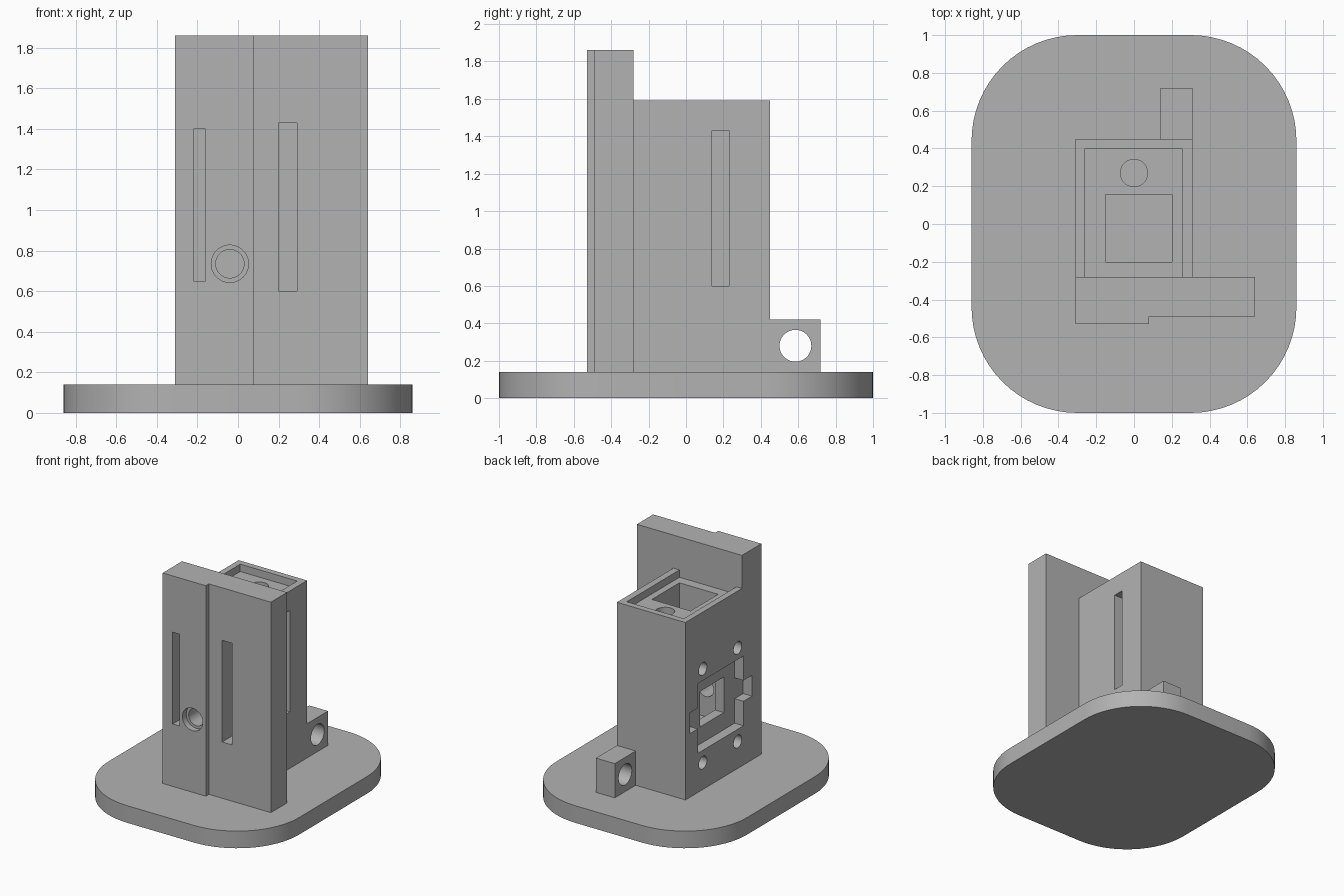
import bpy, bmesh, math
from mathutils import Matrix

if "Cube" in bpy.data.objects:
    bpy.data.objects.remove(bpy.data.objects["Cube"], do_unlink=True)

grey = bpy.data.materials.new("plain grey")
grey.use_nodes = True
grey.diffuse_color = (0.45, 0.45, 0.45, 1)
grey.node_tree.nodes["Principled BSDF"].inputs["Base Color"].default_value = grey.diffuse_color


def finish(name, bm):
    mesh = bpy.data.meshes.new(name)
    bmesh.ops.recalc_face_normals(bm, faces=bm.faces)
    bm.to_mesh(mesh)
    bm.free()
    mesh.materials.append(grey)
    ob = bpy.data.objects.new(name, mesh)
    bpy.context.collection.objects.link(ob)
    return ob


def prism(name, outline, z0, z1):
    bm = bmesh.new()
    face = bm.faces.new([bm.verts.new((x, y, z0)) for x, y in outline])
    top = bmesh.ops.extrude_face_region(bm, geom=[face])["geom"]
    bmesh.ops.translate(bm, vec=(0, 0, z1 - z0),
                        verts=[v for v in top if isinstance(v, bmesh.types.BMVert)])
    return finish(name, bm)


def box(name, x, y, z):
    return prism(name, [(x[0], y[0]), (x[1], y[0]), (x[1], y[1]), (x[0], y[1])], *z)


def rod(name, centre, radius, length, axis):
    turn = {"x": Matrix.Rotation(math.pi / 2, 4, "Y"),
            "y": Matrix.Rotation(math.pi / 2, 4, "X"), "z": Matrix()}[axis]
    bm = bmesh.new()
    bmesh.ops.create_cone(bm, cap_ends=True, segments=48, radius1=radius, radius2=radius,
                          depth=length, matrix=Matrix.Translation(centre) @ turn)
    return finish(name, bm)


def cut(cutter, *targets):
    cutter.hide_render = True
    for ob in targets:
        bpy.context.view_layer.objects.active = ob
        mod = ob.modifiers.new("cut", "BOOLEAN")
        mod.operation, mod.solver, mod.object = "DIFFERENCE", "EXACT", cutter
        bpy.ops.object.modifier_apply(modifier=mod.name)
    bpy.data.objects.remove(cutter, do_unlink=True)


# Rounded base slab
R = 0.56
outline = []
for quarter, (sx, sy) in enumerate([(1, 1), (-1, 1), (-1, -1), (1, -1)]):
    for i in range(17):
        a = math.pi / 2 * (quarter + i / 16)
        outline.append((sx * (0.86 - R) + R * math.cos(a), sy * (1 - R) + R * math.sin(a)))
base = prism("base", outline, 0, 0.14)

# Stepped front plate, hollow housing and rear lug
plate = prism("front_plate", [(-0.31, -0.53), (0.08, -0.53), (0.08, -0.49), (0.64, -0.49),
                              (0.64, -0.28), (-0.31, -0.28)], 0.14, 1.86)
housing = box("housing", (-0.31, 0.31), (-0.28, 0.45), (0.14, 1.59))
lug = box("rear_lug", (0.14, 0.31), (0.45, 0.72), (0.14, 0.42))
cut(rod("lug_hole", (0.22, 0.585, 0.28), 0.085, 0.5, "x"), lug)

# Top recess, vertical shaft and rod hole
cut(box("recess", (-0.26, 0.255), (-0.4, 0.4), (1.53, 1.7)), housing)
cut(box("shaft", (-0.15, 0.2), (-0.2, 0.155), (0.5, 1.6)), housing)
cut(rod("rod_hole", (0, 0.27, 1.2), 0.072, 1.2, "z"), housing)

# Side pocket with two tabs, window into the shaft and four screw holes
cut(box("pocket", (-0.4, -0.23), (-0.3, 0.29), (0.46, 1.03)), housing, plate)
cut(box("tabs", (-0.4, -0.23), (-0.41, 0.39), (0.66, 0.83)), housing, plate)
cut(box("window", (-0.3, -0.1), (-0.16, 0.15), (0.6, 0.89)), housing)
for y in (-0.225, 0.225):
    for z in (0.36, 1.125):
        cut(rod("screw_hole", (-0.31, y, z), 0.052, 0.28, "x"), housing)

# Counterbored hole and slots in the front, slot in the left side
cut(rod("front_bore", (-0.04, -0.35, 0.735), 0.07, 0.5, "y"), plate, housing)
cut(rod("counterbore", (-0.04, -0.53, 0.735), 0.092, 0.1, "y"), plate)
cut(box("thin_slot", (-0.22, -0.16), (-0.6, -0.33), (0.65, 1.4)), plate)
cut(box("wide_slot", (0.2, 0.29), (-0.6, -0.3), (0.6, 1.43)), plate)
cut(box("side_slot", (0.21, 0.4), (0.14, 0.23), (0.6, 1.43)), housing)

# Smooth the round walls, keep every edge sharp
bpy.ops.object.select_all(action="DESELECT")
for ob in (base, plate, housing, lug):
    ob.select_set(True)
bpy.context.view_layer.objects.active = base
bpy.ops.object.shade_smooth_by_angle(angle=math.radians(30))
